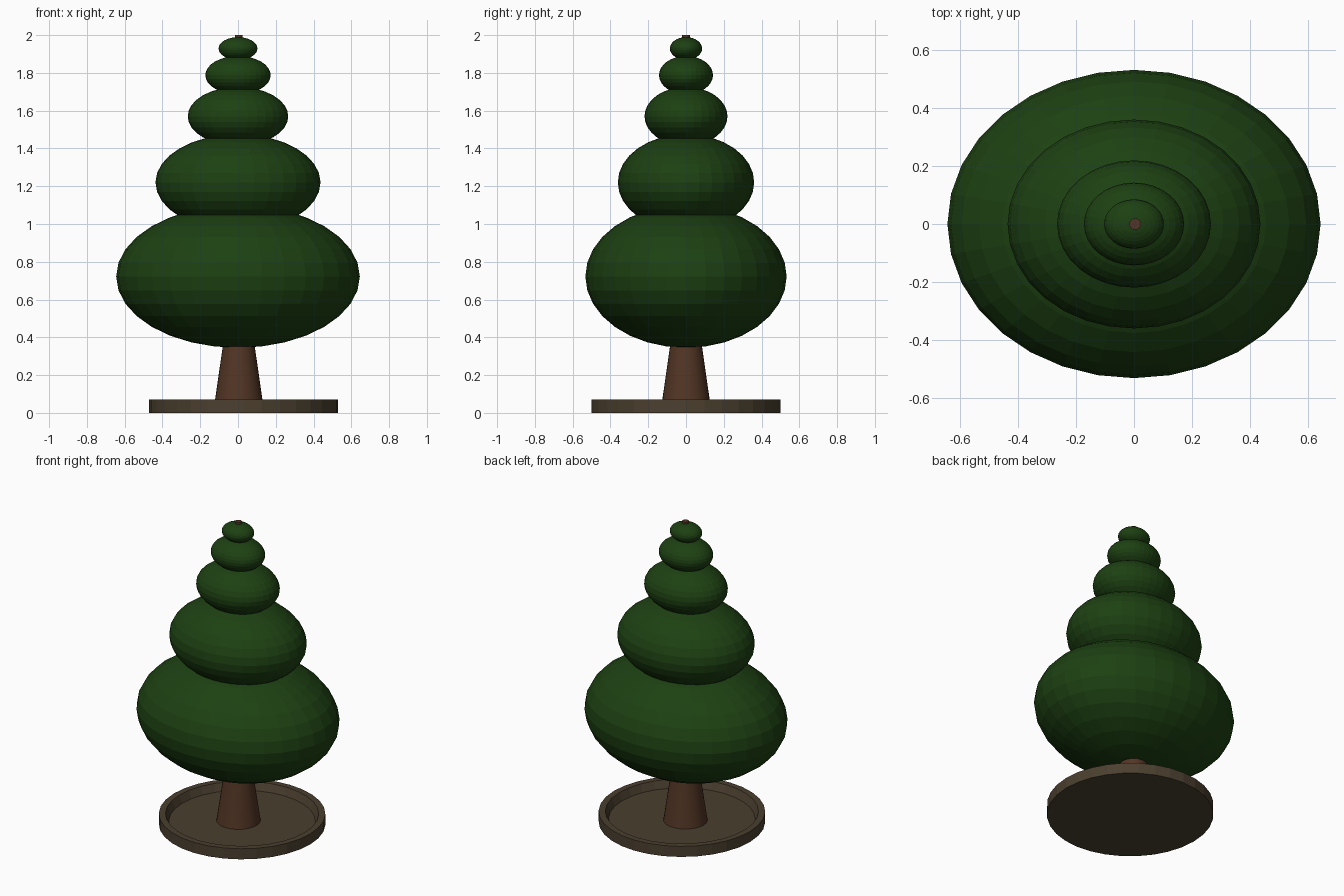
import bpy, bmesh
from math import cos, sin, pi

if "Cube" in bpy.data.objects:
    bpy.data.objects.remove(bpy.data.objects["Cube"])


def material(name, rgb):
    m = bpy.data.materials.new(name)
    m.diffuse_color = (*rgb, 1)
    m.use_nodes = True
    m.node_tree.nodes["Principled BSDF"].inputs["Base Color"].default_value = m.diffuse_color
    return m


LEAF = material("leaf_green", (0.012, 0.052, 0.006))
BARK = material("bark_brown", (0.085, 0.036, 0.018))
SOIL = material("earth_brown", (0.07, 0.05, 0.028))


def finish(bm, name, mat, location):
    bmesh.ops.recalc_face_normals(bm, faces=bm.faces)
    mesh = bpy.data.meshes.new(name)
    bm.to_mesh(mesh)
    bm.free()
    mesh.materials.append(mat)
    ob = bpy.data.objects.new(name, mesh)
    ob.location = location
    bpy.context.collection.objects.link(ob)
    return ob


def lathe(name, profile, mat, location=(0, 0, 0), sides=32):
    """Turned solid from (radius, z) points, capped at both ends."""
    bm = bmesh.new()
    rings = [[bm.verts.new((r * cos(2 * pi * i / sides), r * sin(2 * pi * i / sides), z))
              for i in range(sides)] for r, z in profile]
    for a, b in zip(rings, rings[1:]):
        for i in range(sides):
            j = (i + 1) % sides
            bm.faces.new((a[i], a[j], b[j], b[i]))
    bm.faces.new(rings[0][::-1])
    bm.faces.new(rings[-1])
    return finish(bm, name, mat, location)


def foliage(name, radius, z):
    """Squashed ball with the same proportions for every tier."""
    bm = bmesh.new()
    bmesh.ops.create_uvsphere(bm, u_segments=32, v_segments=16, radius=radius)
    bmesh.ops.scale(bm, vec=(1, 0.826, 0.585), verts=bm.verts)
    return finish(bm, name, LEAF, (0, 0, z))


# Shallow dish with a raised rim, slightly off centre
lathe("base_dish", [(0.5, 0), (0.5, 0.07), (0.46, 0.07), (0.44, 0.02)], SOIL, (0.03, 0, 0))

# Trunk, flared at the foot and poking out at the tip
trunk = lathe("trunk", [(0.134, 0.01), (0.085, 0.35), (0.05, 0.7), (0.02, 1.9), (0.02, 2.0)],
              BARK, (0.004, 0, 0))
bpy.context.view_layer.objects.active = trunk
trunk.select_set(True)
bpy.ops.object.shade_smooth_by_angle()

# Foliage tiers, bottom to top
for n, (radius, z) in enumerate([(0.645, 0.722), (0.437, 1.22), (0.266, 1.57),
                                 (0.173, 1.788), (0.103, 1.929)], 1):
    foliage(f"foliage_tier_{n}", radius, z)
